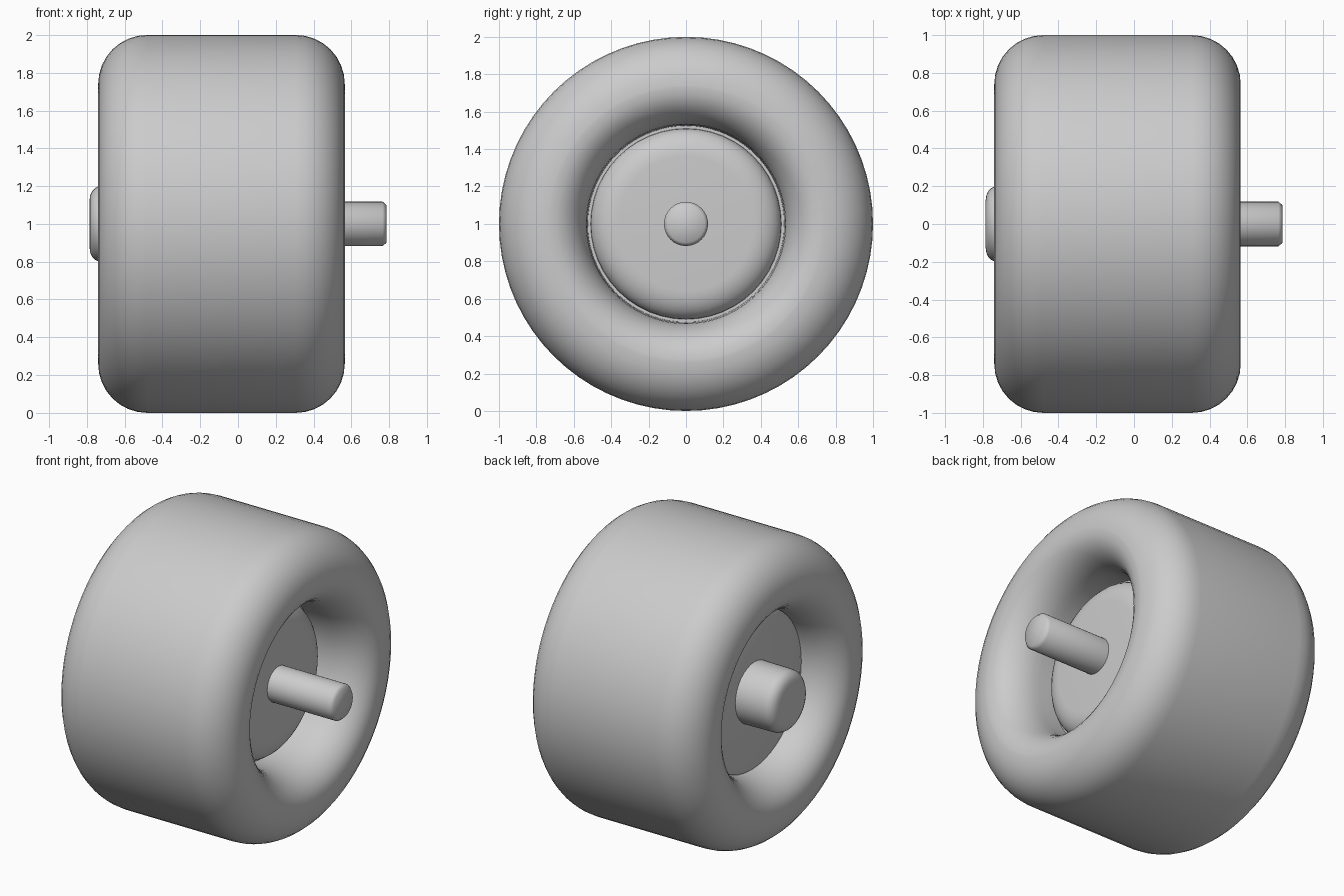
import bpy, bmesh, math

if "Cube" in bpy.data.objects:
    bpy.data.objects.remove(bpy.data.objects["Cube"])

grey = bpy.data.materials.new("plain_grey")
grey.diffuse_color = (0.6, 0.6, 0.6, 1)
grey.use_nodes = True
grey.node_tree.nodes["Principled BSDF"].inputs["Base Color"].default_value = grey.diffuse_color


def lathe(name, profile, segs, closed=False, angle=35):
    """Spin (x, radius) points round the axle line y=0, z=1."""
    bm = bmesh.new()
    rings = []
    for x, r in profile:
        if r < 1e-6:
            rings.append([bm.verts.new((x, 0, 1))])
        else:
            rings.append([bm.verts.new((x, r * math.sin(2 * math.pi * i / segs),
                                        1 + r * math.cos(2 * math.pi * i / segs)))
                          for i in range(segs)])
    pairs = list(zip(rings, rings[1:]))
    if closed:
        pairs.append((rings[-1], rings[0]))
    for a, b in pairs:
        for i in range(segs):
            j = (i + 1) % segs
            if len(a) == 1:
                bm.faces.new((a[0], b[i], b[j]))
            elif len(b) == 1:
                bm.faces.new((a[i], b[0], a[j]))
            else:
                bm.faces.new((a[i], b[i], b[j], a[j]))
    bmesh.ops.recalc_face_normals(bm, faces=bm.faces)
    me = bpy.data.meshes.new(name)
    bm.to_mesh(me)
    bm.free()
    ob = bpy.data.objects.new(name, me)
    bpy.context.collection.objects.link(ob)
    me.materials.append(grey)
    bpy.ops.object.select_all(action='DESELECT')
    ob.select_set(True)
    bpy.context.view_layer.objects.active = ob
    bpy.ops.object.shade_smooth_by_angle(angle=math.radians(angle))
    return ob


def arc(cx, cr, ax, ar, a0, a1, n=8):
    """Elliptical arc in (x, radius) space, angles in degrees."""
    return [(cx + ax * math.cos(math.radians(a0 + (a1 - a0) * i / n)),
             cr + ar * math.sin(math.radians(a0 + (a1 - a0) * i / n)))
            for i in range(n + 1)]


# tyre: rounded shoulders, side walls rolling into the hub opening
tyre = (arc(0.305, 0.74, 0.26, 0.26, 90, 0) + arc(0.305, 0.73, 0.26, 0.2, 0, -90)
        + [(0.2, 0.525), (-0.45, 0.525)]
        + arc(-0.48, 0.73, 0.26, 0.2, 270, 180) + arc(-0.48, 0.74, 0.26, 0.26, 180, 90))
lathe("tyre", tyre, 72, closed=True)

# hub: flat on the outer side, softly domed on the axle side
hub = [(-0.51, 0), (-0.51, 0.48), (-0.49, 0.527), (0.19, 0.527)]
hub += arc(0.19, 0.36, 0.11, 0.15, 90, 0)[0:] + [(0.30, 0)]
lathe("hub", hub, 48)

# axle: plain rod with a small bevelled tip
lathe("axle", [(0.2, 0), (0.2, 0.118), (0.765, 0.118), (0.785, 0.1), (0.785, 0)], 32, angle=50)

# hub cap: rounded button on the outer side
lathe("hub_cap", [(-0.785, 0), (-0.785, 0.13)] + arc(-0.72, 0.13, 0.065, 0.072, 180, 90, 5)
      + [(-0.48, 0.205), (-0.48, 0)], 32)
